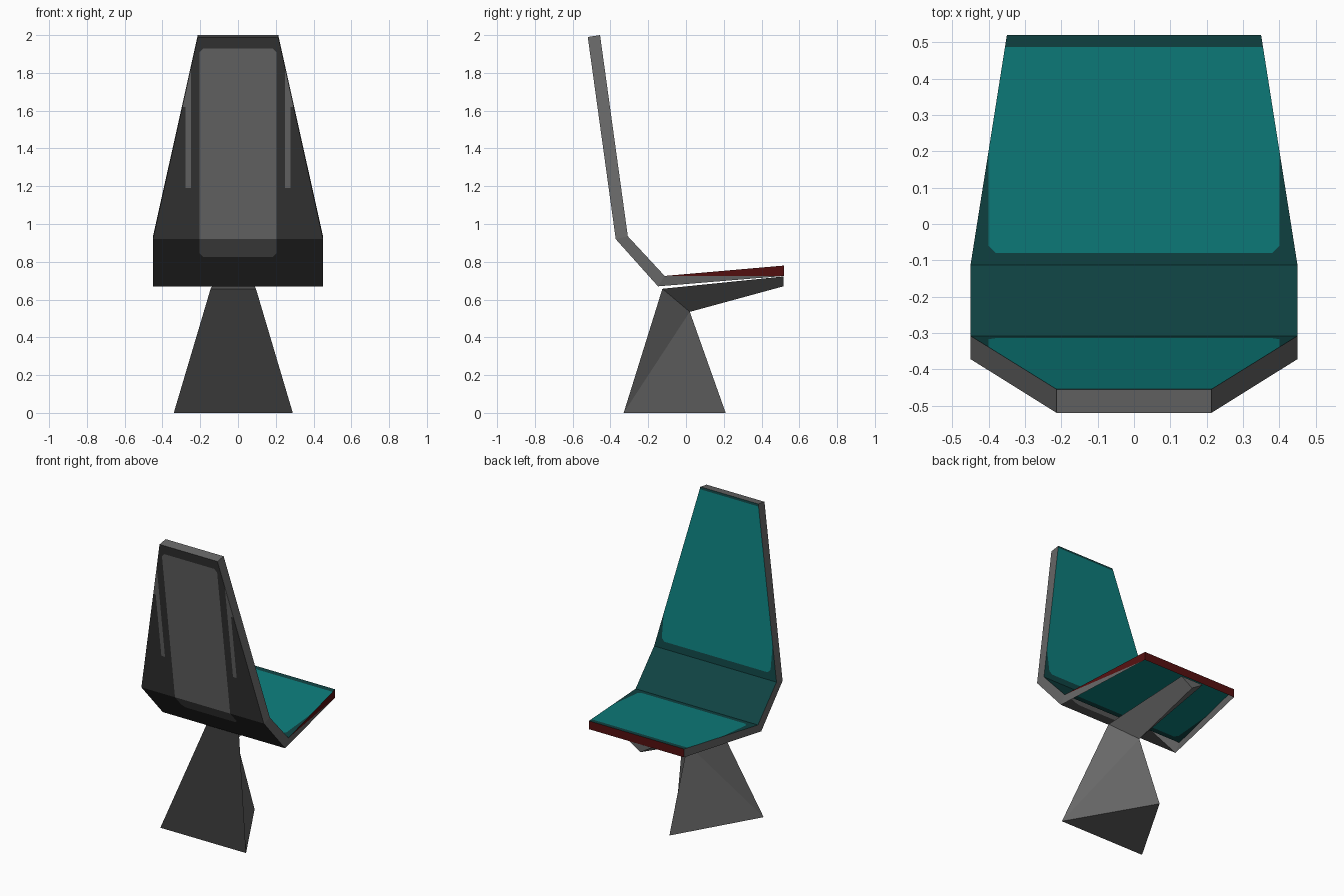
import bpy
import bmesh
from mathutils import Vector

cube = bpy.data.objects.get("Cube")
if cube:
    bpy.data.objects.remove(cube, do_unlink=True)


def material(name, rgb):
    mat = bpy.data.materials.new(name)
    mat.use_nodes = True
    color = (*rgb, 1)
    mat.diffuse_color = color
    mat.node_tree.nodes["Principled BSDF"].inputs["Base Color"].default_value = color
    return mat


MATS = [
    material("grey", (0.135, 0.135, 0.135)),
    material("charcoal", (0.033, 0.033, 0.033)),
    material("teal", (0.004, 0.205, 0.2)),
    material("dark_teal", (0.005, 0.056, 0.056)),
    material("dark_red", (0.09, 0.005, 0.005)),
]
GREY, CHARCOAL, TEAL, DARK_TEAL, RED = range(len(MATS))


def add_face(bm, verts, mat):
    bm.faces.new(verts).material_index = mat


def finish(bm, name):
    mesh = bpy.data.meshes.new(name)
    bm.to_mesh(mesh)
    bm.free()
    for mat in MATS:
        mesh.materials.append(mat)
    obj = bpy.data.objects.new(name, mesh)
    bpy.context.collection.objects.link(obj)
    return obj


def rounded_box(x0, x1, axis, low, high, cut=0.02):
    """Half-planes (point, outward normal) of a box with clipped corners."""
    planes = []
    for x, sx in ((x0, -1), (x1, 1)):
        planes.append((Vector((x, 0, 0)), Vector((sx, 0, 0))))
        for h, sh in ((low, -1), (high, 1)):
            if cut:
                normal = Vector((sx, 0, 0)) + axis * sh
                point = Vector((x - sx * cut, 0, 0)) + axis * h
                planes.append((point, normal.normalized()))
    planes += [(axis * low, -axis), (axis * high, axis)]
    return planes


def paint(bm, old, new, planes):
    """Cut the faces of one colour along the planes and recolour the inside."""
    for point, normal in planes:
        faces = [f for f in bm.faces if f.material_index == old]
        edges = {e for f in faces for e in f.edges}
        verts = {v for f in faces for v in f.verts}
        bmesh.ops.bisect_plane(bm, geom=[*faces, *edges, *verts], dist=1e-5,
                               plane_co=point, plane_no=normal)
    for f in bm.faces:
        center = f.calc_center_median()
        if f.material_index == old and all((center - p).dot(n) < 0 for p, n in planes):
            f.material_index = new


# Seat shell: half width, inner (y, z), outer (y, z) from the top to the seat lip
SECTIONS = [
    (0.213, (-0.455, 2.0), (-0.52, 1.99)),
    (0.45, (-0.308, 0.935), (-0.372, 0.92)),
    (0.45, (-0.113, 0.725), (-0.148, 0.67)),
    (0.35, (0.52, 0.78), (0.52, 0.725)),
]
bm = bmesh.new()
rings = [[bm.verts.new((x, y, z)) for x, (y, z) in
          ((-w, inner), (w, inner), (w, outer), (-w, outer))]
         for w, inner, outer in SECTIONS]
for i, (a, b) in enumerate(zip(rings, rings[1:])):
    is_seat = i == 2
    add_face(bm, (a[0], a[1], b[1], b[0]), DARK_TEAL)
    add_face(bm, (a[3], a[0], b[0], b[3]), GREY)
    if is_seat:
        # the seat is open below; one side has a coloured wedge
        add_face(bm, (a[1], b[2], b[1]), RED)
        add_face(bm, (a[1], a[2], b[2]), GREY)
    else:
        add_face(bm, (a[1], a[2], b[2], b[1]), GREY)
        add_face(bm, (a[2], a[3], b[3], b[2]), CHARCOAL)
add_face(bm, rings[0], GREY)
add_face(bm, rings[-1], RED)
bmesh.ops.recalc_face_normals(bm, faces=bm.faces[:])

# Cushion panels, rear panel and slim rear stripes
Y, Z = Vector((0, 1, 0)), Vector((0, 0, 1))
paint(bm, DARK_TEAL, TEAL, rounded_box(-0.4, 0.4, Y, -0.08, 0.487))
paint(bm, DARK_TEAL, TEAL, rounded_box(-0.4, 0.4, Z, 0.98, 1.985))
paint(bm, CHARCOAL, GREY, rounded_box(-0.203, 0.203, Z, 0.825, 1.93))
for low, width in ((1.19, 0.277), (1.62, 0.32)):
    paint(bm, CHARCOAL, GREY, rounded_box(0.25, width, Z, low, 1.82, 0))
    paint(bm, CHARCOAL, GREY, rounded_box(-width, -0.25, Z, low, 1.82, 0))
finish(bm, "seat_shell")

# Pedestal and support arm: triangles at the floor, the neck and the arm tip
MID = -0.025


def triangle(bm, half, y, z, apex_y, apex_z):
    return [bm.verts.new(p) for p in
            ((MID - half, y, z), (MID + half, y, z), (MID, apex_y, apex_z))]


bm = bmesh.new()
floor = triangle(bm, 0.315, -0.33, 0, 0.21, 0)
neck = triangle(bm, 0.12, -0.125, 0.657, 0.02, 0.535)
add_face(bm, floor, GREY)
add_face(bm, (floor[0], floor[1], neck[1], neck[0]), CHARCOAL)
for side in (0, 1):
    add_face(bm, (floor[side], neck[2], neck[side]), GREY)
    add_face(bm, (floor[side], floor[2], neck[2]), GREY)
add_face(bm, neck, GREY)
bmesh.ops.recalc_face_normals(bm, faces=bm.faces[:])
finish(bm, "pedestal")

bm = bmesh.new()
neck = triangle(bm, 0.12, -0.125, 0.657, 0.02, 0.535)
tip = triangle(bm, 0.083, 0.515, 0.722, 0.515, 0.67)
for i in range(3):
    j = (i + 1) % 3
    add_face(bm, (neck[i], neck[j], tip[j], tip[i]), GREY)
add_face(bm, tip, GREY)
bmesh.ops.recalc_face_normals(bm, faces=bm.faces[:])
finish(bm, "support_arm")
